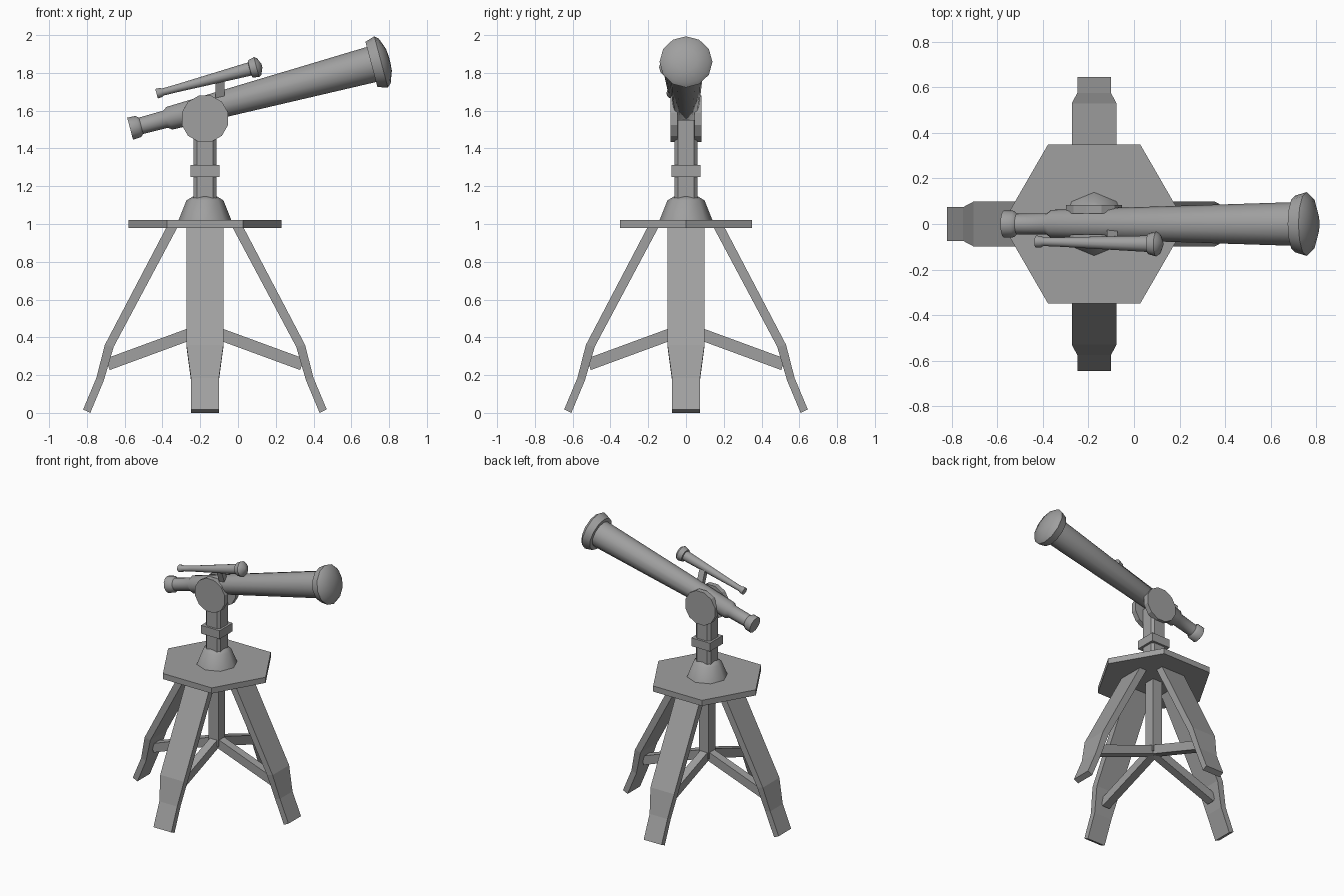
import bpy, bmesh, math
from mathutils import Vector, Matrix

cube = bpy.data.objects.get("Cube")
if cube:
    bpy.data.objects.remove(cube, do_unlink=True)

CX = -0.175          # stand axis
TILT = math.radians(14.9)

grey = bpy.data.materials.new("plain_grey")
grey.use_nodes = True
grey.diffuse_color = (0.35, 0.35, 0.35, 1)
grey.node_tree.nodes["Principled BSDF"].inputs["Base Color"].default_value = (0.35, 0.35, 0.35, 1)


def finish(name, bm, matrix=Matrix(), smooth=None):
    bmesh.ops.recalc_face_normals(bm, faces=bm.faces)
    mesh = bpy.data.meshes.new(name)
    bm.to_mesh(mesh)
    bm.free()
    mesh.materials.append(grey)
    mesh.transform(matrix)
    obj = bpy.data.objects.new(name, mesh)
    bpy.context.collection.objects.link(obj)
    if smooth:
        bpy.ops.object.select_all(action='DESELECT')
        obj.select_set(True)
        bpy.context.view_layer.objects.active = obj
        bpy.ops.object.shade_smooth_by_angle(angle=math.radians(smooth))
    return obj


def lathe(name, profile, sides, matrix, smooth=None, turn=0.0):
    """Stack rings of (height, radius) along local z and cap both ends."""
    bm = bmesh.new()
    rings = []
    for h, r in profile:
        angles = [turn + math.tau * i / sides for i in range(sides)]
        rings.append([bm.verts.new((r * math.cos(a), r * math.sin(a), h)) for a in angles])
    for a, b in zip(rings, rings[1:]):
        for i in range(sides):
            j = (i + 1) % sides
            bm.faces.new((a[i], a[j], b[j], b[i]))
    bm.faces.new(rings[0][::-1])
    bm.faces.new(rings[-1])
    return finish(name, bm, matrix, smooth)


def bar(name, start, end, width, depth, matrix=Matrix()):
    """Box between two points; width runs along local y."""
    start, end = Vector(start), Vector(end)
    bm = bmesh.new()
    bmesh.ops.create_cube(bm, size=1)
    along = (end - start).normalized()
    side = Vector((0, 1, 0))
    side = (side - along * side.dot(along)).normalized()
    up = along.cross(side)
    frame = Matrix((along * (end - start).length, side * width, up * depth)).transposed().to_4x4()
    return finish(name, bm, matrix @ Matrix.Translation((start + end) / 2) @ frame)


def at(z):
    return Matrix.Translation((CX, 0, z))


def aim(start, direction):
    return Matrix.Translation(start) @ Vector(direction).to_track_quat('Z', 'Y').to_matrix().to_4x4()


# Legs and braces, repeated round the stand
outer = [(0.205, 0.98), (0.53, 0.36), (0.575, 0.185), (0.645, 0.018)]
inner = [(0.147, 0.98), (0.483, 0.35), (0.535, 0.172), (0.607, 0.0)]
widths = [0.196, 0.196, 0.148, 0.148]
for k, side in enumerate(("left", "back", "right", "front")):
    spin = at(0) @ Matrix.Rotation(k * math.pi / 2, 4, 'Z')
    bm = bmesh.new()
    rings = []
    for (ro, zo), (ri, zi), w in zip(outer, inner, widths):
        pts = [(ro, -w / 2, zo), (ro, w / 2, zo), (ri, w / 2, zi), (ri, -w / 2, zi)]
        rings.append([bm.verts.new(p) for p in pts])
    for a, b in zip(rings, rings[1:]):
        for i in range(4):
            j = (i + 1) % 4
            bm.faces.new((a[i], a[j], b[j], b[i]))
    bm.faces.new(rings[0])
    bm.faces.new(rings[-1])
    finish(side + "_leg", bm, spin)
    bar(side + "_brace", (0, 0, 0.446), (0.515, 0, 0.257), 0.06, 0.064, spin)

# Centre post, table top and pedestal
bar("centre_post", (0, 0, 0.42), (0, 0, 0.99), 0.08, 0.08, at(0))
lathe("table_top", [(0.98, 0.404), (1.022, 0.404)], 6, at(0))
lathe("pedestal", [(1.02, 0.14), (1.125, 0.098), (1.145, 0.065)], 8, at(0), 50)

# Column with chamfered corners, and its collar
bm = bmesh.new()
bmesh.ops.create_cube(bm, size=1, matrix=Matrix.Diagonal((0.122, 0.122, 0.44, 1)))
uprights = [e for e in bm.edges if abs(e.verts[0].co.z - e.verts[1].co.z) > 0.1]
bmesh.ops.bevel(bm, geom=uprights, offset=0.018, segments=1, affect='EDGES')
finish("column", bm, at(1.33))
bar("collar", (0, 0, 1.25), (0, 0, 1.312), 0.154, 0.154, at(0))

# Pivot discs on both sides of the tube
for name, sign in (("front_pivot_disc", -1), ("back_pivot_disc", 1)):
    lathe(name, [(0.045, 0.127), (0.083, 0.127)], 12, aim((CX, 0, 1.557), (0, sign, 0)), turn=math.pi / 12)

# Main telescope tube with eyepiece and lens hood
axis = Vector((math.cos(TILT), 0, math.sin(TILT)))
tube = [(-0.41, 0.06), (-0.365, 0.058), (-0.35, 0.045), (-0.215, 0.047), (-0.195, 0.062),
        (0.912, 0.096), (0.912, 0.124), (0.965, 0.14), (0.985, 0.122), (1.008, 0.06), (1.012, 0.01)]
lathe("main_tube", tube, 12, aim((CX, 0, 1.61), axis), 40)

# Small finder scope and its bracket
start, end = Vector((-0.431, -0.077, 1.69)), Vector((0.12, -0.088, 1.836))
finder = [(0, 0.026), (0.025, 0.025), (0.035, 0.019), (0.12, 0.021), (0.51, 0.036),
          (0.512, 0.046), (0.548, 0.055), (0.562, 0.045), (0.577, 0.01)]
lathe("finder_scope", finder, 12, aim(start, end - start), 40)
bar("finder_bracket", (-0.095, -0.03, 1.65), (-0.095, -0.075, 1.77), 0.035, 0.046)
